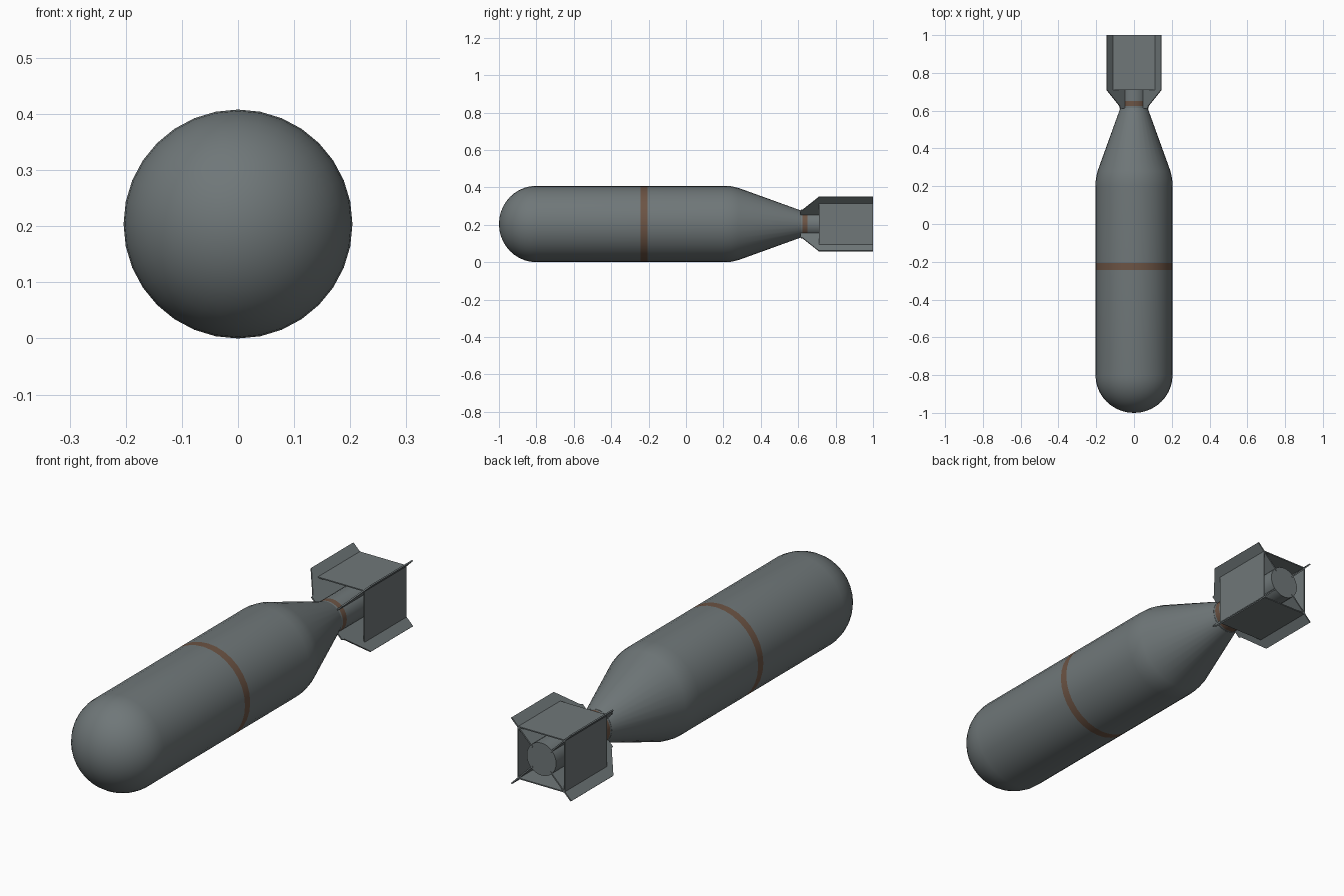
import bpy, bmesh, math
from mathutils import Vector

if "Cube" in bpy.data.objects:
    bpy.data.objects.remove(bpy.data.objects["Cube"])

CZ = 0.204      # height of the long axis
SIDES = 32


def make_mat(name, rgb):
    m = bpy.data.materials.new(name)
    m.diffuse_color = (*rgb, 1)
    m.use_nodes = True
    m.node_tree.nodes["Principled BSDF"].inputs["Base Color"].default_value = m.diffuse_color
    return m


GREY = make_mat("grey paint", (0.16, 0.185, 0.19))
BROWN = make_mat("brown band", (0.15, 0.088, 0.058))


def finish(bm, name, bands=(), smooth=True):
    bmesh.ops.remove_doubles(bm, verts=bm.verts, dist=1e-5)
    bmesh.ops.recalc_face_normals(bm, faces=bm.faces)
    for f in bm.faces:
        y = f.calc_center_median().y
        f.material_index = int(any(a < y < b for a, b in bands))
    me = bpy.data.meshes.new(name)
    bm.to_mesh(me)
    bm.free()
    me.materials.append(GREY)
    me.materials.append(BROWN)
    ob = bpy.data.objects.new(name, me)
    ob.location.z = CZ
    bpy.context.collection.objects.link(ob)
    if smooth:
        bpy.ops.object.select_all(action='DESELECT')
        bpy.context.view_layer.objects.active = ob
        ob.select_set(True)
        bpy.ops.object.shade_smooth_by_angle(angle=math.radians(35))
    return ob


def lathe(name, profile, bands):
    """Spin a (y, radius) profile about the y axis."""
    bm = bmesh.new()
    vs = [bm.verts.new((0, y, r)) for y, r in profile]
    es = [bm.edges.new(p) for p in zip(vs, vs[1:])]
    bmesh.ops.spin(bm, geom=vs + es, cent=(0, 0, 0), axis=(0, 1, 0),
                   angle=math.tau, steps=SIDES, use_merge=True)
    return finish(bm, name, bands)


# Body: round nose, straight case, tapered rear
R = 0.204
nose = [(-0.8 - 0.2 * math.cos(a), R * math.sin(a))
        for a in (math.pi / 2 * i / 10 for i in range(11))]
lathe("body", nose + [(-0.243, R), (-0.207, R), (0.2, R), (0.24, 0.202),
                      (0.28, 0.193), (0.615, 0.072), (0.615, 0)],
      [(-0.243, -0.207)])

# Tail tube with a painted ring
lathe("tail_tube", [(0.6, 0), (0.6, 0.071), (0.624, 0.071), (0.65, 0.071),
                    (0.998, 0.071), (0.998, 0)], [(0.624, 0.65)])


# Four diagonal fins: (y, distance from axis) outline, given thickness
def fin(name, angle):
    d = Vector((math.cos(angle), 0, math.sin(angle)))
    n = Vector((-math.sin(angle), 0, math.cos(angle))) * 0.003
    outline = [(0.612, 0.06), (0.612, 0.104), (0.625, 0.108),
               (0.71, 0.204), (1.0, 0.204), (1.0, 0.06)]
    bm = bmesh.new()
    f = bm.faces.new([bm.verts.new(d * r + Vector((0, y, 0)) - n) for y, r in outline])
    ext = bmesh.ops.extrude_face_region(bm, geom=[f], use_keep_orig=True)
    bmesh.ops.translate(bm, vec=n * 2,
                        verts=[v for v in ext["geom"] if isinstance(v, bmesh.types.BMVert)])
    finish(bm, name, smooth=False)


for i in range(4):
    fin(f"fin_{i + 1}", math.radians(45 + 90 * i))

# Open square box joining the fins
bm = bmesh.new()
H = 0.115
corners = [(-H, -H), (H, -H), (H, H), (-H, H)]
rings = [[bm.verts.new((x, y, z)) for x, z in corners] for y in (0.71, 1.0)]
for i in range(4):
    j = (i + 1) % 4
    bm.faces.new((rings[0][i], rings[0][j], rings[1][j], rings[1][i]))
box = finish(bm, "tail_box", smooth=False)
mod = box.modifiers.new("thickness", 'SOLIDIFY')
mod.thickness = 0.005
mod.offset = -1
mod.use_even_offset = True
